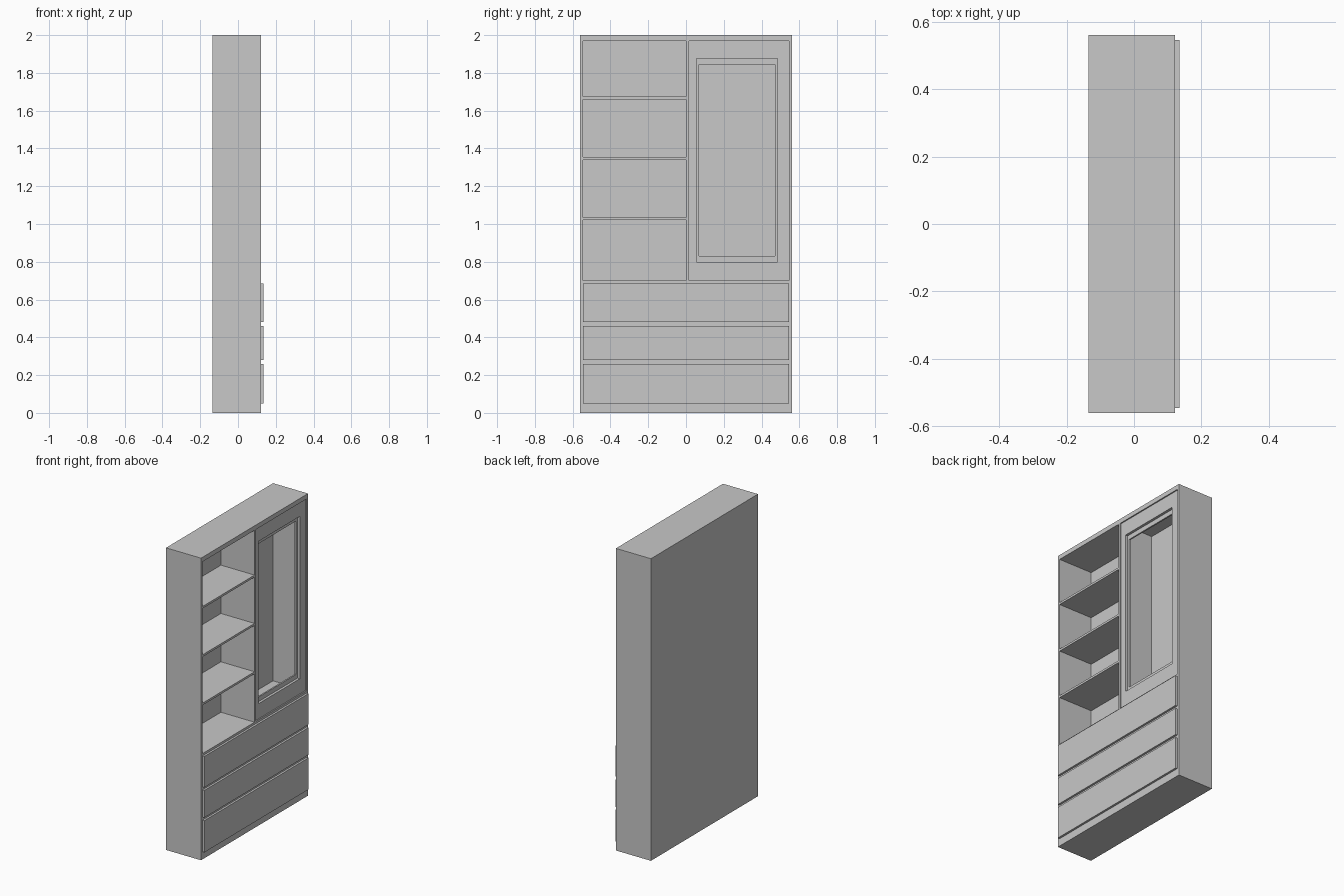
import bpy

cube = bpy.data.objects.get("Cube")
if cube:
    bpy.data.objects.remove(cube, do_unlink=True)

grey = bpy.data.materials.new("plain_grey")
grey.use_nodes = True
colour = (0.58, 0.58, 0.58, 1)
grey.diffuse_color = colour
grey.node_tree.nodes["Principled BSDF"].inputs["Base Color"].default_value = colour

BACK, FRONT = -0.135, 0.121   # cabinet depth, the open face looks along +x
HALF, WALL, TOP = 0.56, 0.015, 2.0
INNER = HALF - WALL
BASE_TOP = 0.7                # top of the drawer section


def box(name, x, y, z):
    """Box from (low, high) ranges on each axis."""
    verts = [(a, b, c) for a in x for b in y for c in z]
    faces = [(0, 1, 3, 2), (4, 6, 7, 5), (0, 4, 5, 1),
             (2, 3, 7, 6), (0, 2, 6, 4), (1, 5, 7, 3)]
    mesh = bpy.data.meshes.new(name)
    mesh.from_pydata(verts, [], faces)
    mesh.materials.append(grey)
    obj = bpy.data.objects.new(name, mesh)
    bpy.context.collection.objects.link(obj)
    return obj


def frame(name, x, outer_y, outer_z, inner_y, inner_z):
    """Rectangular frame made of two stiles and two rails."""
    box(name + "_right_stile", x, (outer_y[0], inner_y[0]), outer_z)
    box(name + "_left_stile", x, (inner_y[1], outer_y[1]), outer_z)
    box(name + "_bottom_rail", x, inner_y, (outer_z[0], inner_z[0]))
    box(name + "_top_rail", x, inner_y, (inner_z[1], outer_z[1]))


# Carcass
depth = (BACK, FRONT)
box("right_side", depth, (-HALF, -INNER), (0, TOP))
box("left_side", depth, (INNER, HALF), (0, TOP))
box("top_panel", depth, (-INNER, INNER), (TOP - 0.03, TOP))
box("back_panel", (BACK, BACK + 0.01), (-INNER, INNER), (BASE_TOP, TOP - 0.03))
box("drawer_section", depth, (-INNER, INNER), (0, BASE_TOP))
box("divider", depth, (0, WALL), (BASE_TOP, TOP - 0.03))

# Open shelves
for i, z in enumerate((1.02, 1.34, 1.66)):
    box(f"shelf_{i + 1}", (BACK + 0.01, FRONT), (-INNER, 0), (z, z + 0.014))

# Drawer fronts
for i, z in enumerate(((0.05, 0.26), (0.28, 0.46), (0.48, 0.685))):
    box(f"drawer_front_{i + 1}", (FRONT, 0.135), (-INNER, INNER), z)

# Door with a stepped opening
opening_y, opening_z = (0.055, 0.485), (0.80, 1.875)
frame("door", (0.086, FRONT - 0.008), (WALL, INNER), (BASE_TOP, TOP - 0.03),
      opening_y, opening_z)
frame("door_lip", (0.086, 0.096), opening_y, opening_z, (0.07, 0.47), (0.83, 1.845))
